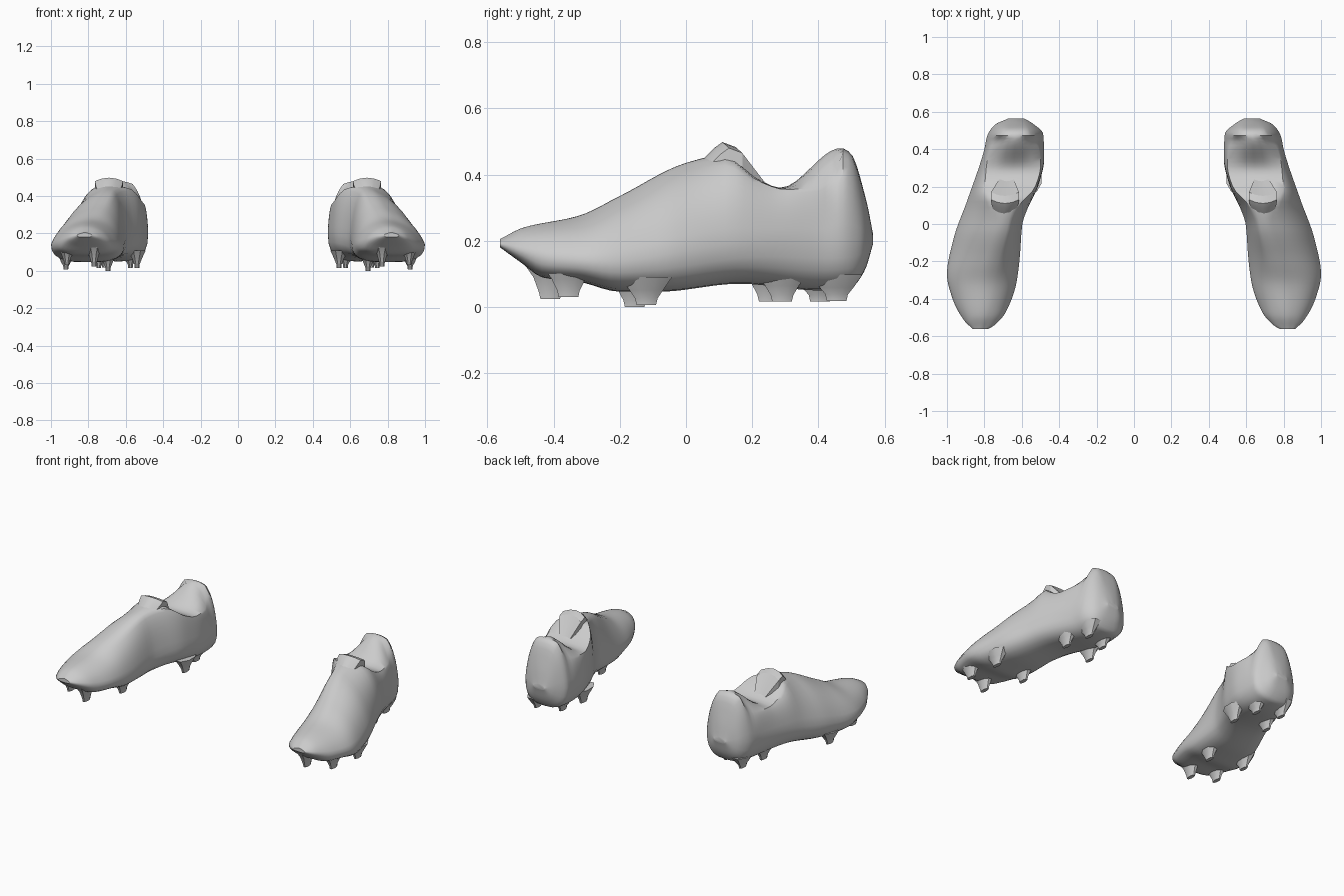
import bpy, bmesh, math

if "Cube" in bpy.data.objects:
    bpy.data.objects.remove(bpy.data.objects["Cube"])

# Profile curves of one boot along its length: (y, value)
OUTER = [(-.562, .86), (-.52, .905), (-.4, .97), (-.27, 1.0), (-.08, .965), (.13, .89),
         (.4, .80), (.47, .785), (.53, .745), (.565, .67)]
INNER = [(-.562, .78), (-.54, .745), (-.47, .685), (-.32, .63), (-.19, .612), (0, .597),
         (.08, .57), (.21, .51), (.35, .48), (.48, .485), (.54, .545), (.565, .59)]
SOLE = [(-.562, .18), (-.5, .135), (-.43, .088), (-.32, .075), (-.2, .046), (-.08, .046),
        (.16, .07), (.4, .05), (.5, .06), (.54, .11), (.565, .19)]
WIDEST = [(-.562, .19), (-.4, .15), (-.2, .14), (0, .17), (.3, .21), (.565, .205)]
TOP = [(-.562, .205), (-.49, .24), (-.325, .275), (-.2, .335), (0, .435), (.12, .46),
       (.22, .385), (.285, .36), (.468, .48), (.497, .465), (.545, .32), (.565, .22)]
RIM = [(-.562, .2), (-.49, .236), (-.325, .267), (-.2, .325), (0, .425), (.12, .445),
       (.22, .38), (.3, .355), (.4, .36), (.447, .4), (.475, .465), (.497, .455),
       (.545, .31), (.565, .215)]
APEX_X = [(-.562, .82), (-.3, .785), (0, .70), (.1, .685), (.3, .645), (.565, .63)]
RIM_W = [(-.562, .02), (-.3, .05), (0, .04), (.08, .06), (.2, .135), (.3, .145),
         (.4, .13), (.475, .07), (.53, .05), (.565, .015)]


def sample(curve, y):
    """Smooth interpolation that never overshoots."""
    y = min(max(y, curve[0][0]), curve[-1][0])
    d = [(b[1] - a[1]) / (b[0] - a[0]) for a, b in zip(curve, curve[1:])]
    m = [d[0]]
    for a, b in zip(d, d[1:]):
        m.append(2 * a * b / (a + b) if a * b > 0 else 0)
    m.append(d[-1])
    i = 0
    while i < len(d) - 1 and y > curve[i + 1][0]:
        i += 1
    (y0, v0), (y1, v1) = curve[i], curve[i + 1]
    h = y1 - y0
    t = (y - y0) / h
    return (v0 * (2 * t**3 - 3 * t**2 + 1) + m[i] * h * (t**3 - 2 * t**2 + t)
            + v1 * (3 * t**2 - 2 * t**3) + m[i + 1] * h * (t**3 - t**2))


def section(y):
    """Closed ring: sole, side wall up to the collar rim, across, and down."""
    xo, xi, zb, zw, zt, zr, xa, w = (sample(c, y) for c in
                                     (OUTER, INNER, SOLE, WIDEST, TOP, RIM, APEX_X, RIM_W))
    xc, hw = (xo + xi) / 2, (xo - xi) / 2

    def half(xs, s):
        pts = []
        for k in range(7):                      # rounded sole edge
            a = math.pi / 2 * (1 - k / 6)
            pts.append((xc + s * hw * math.cos(a) ** .7, y,
                        zw - (zw - zb) * math.sin(a) ** .7))
        xr = xa + s * w
        cx, cz = xr + (xs - xr) * .75, zw + (zr - zw) * .75
        for k in range(1, 9):                   # side wall
            t = k / 8
            pts.append(((1 - t)**2 * xs + 2 * t * (1 - t) * cx + t * t * xr, y,
                        (1 - t)**2 * zw + 2 * t * (1 - t) * cz + t * t * zr))
        for k in range(1, 4):                   # top
            t = k / 3
            pts.append((xr + (xa - xr) * t, y, zr + (zt - zr) * t * (2 - t)))
        return pts

    right, left = half(xo, 1), half(xi, -1)
    return right + left[-2:0:-1]


def finish(name, bm, angle):
    bmesh.ops.recalc_face_normals(bm, faces=bm.faces)
    mesh = bpy.data.meshes.new(name)
    bm.to_mesh(mesh)
    bm.free()
    ob = bpy.data.objects.new(name, mesh)
    bpy.context.collection.objects.link(ob)
    bpy.ops.object.select_all(action='DESELECT')
    ob.select_set(True)
    bpy.context.view_layer.objects.active = ob
    bpy.ops.object.shade_smooth_by_angle(angle=math.radians(angle))
    ob.modifiers.new("other_boot", 'MIRROR').use_mirror_merge = False
    return ob


def loft(name, rings, angle):
    bm = bmesh.new()
    rows = [[bm.verts.new(p) for p in r] for r in rings]
    n = len(rows[0])
    for a, b in zip(rows, rows[1:]):
        for i in range(n):
            j = (i + 1) % n
            bm.faces.new((a[i], a[j], b[j], b[i]))
    bm.faces.new(rows[0])
    bm.faces.new(rows[-1])
    return finish(name, bm, angle)


# Boot body
N = 60
loft("boot_body", [section(.0015 - .5635 * math.cos(math.pi * i / N)) for i in range(N + 1)], 40)

# Tongue: curved flap standing above the collar, sloping back into the opening
tongue = []
for y, z, w, x in ((.03, .425, .05, .695), (.085, .48, .072, .69), (.11, .498, .075, .69),
                   (.15, .483, .075, .69), (.235, .372, .03, .68)):
    top = [(x + w * t, y + .02 * t * t, z - .018 * t * t) for t in (-1, -.5, 0, .5, 1)]
    low = [(px, py, z - .06) for px, py, _ in reversed(top)]
    tongue.append(top + low)
loft("tongue", tongue, 30)

# Studs: tapered blades, (x, y, tip height)
for i, (x, y, z) in enumerate(((.77, -.41, .024), (.915, -.355, .03), (.695, -.155, 0),
                               (.92, -.12, .006), (.54, .25, .016), (.745, .29, .016),
                               (.575, .405, .016), (.715, .455, .018))):
    base = sample(SOLE, y)
    rings = []
    for h, sx, sy in ((base + .045, .05, .085), (base + .005, .03, .055),
                      (z + .02, .016, .037), (z, .013, .032)):
        rings.append([(x + sx * math.cos(a), y + sy * math.sin(a), h)
                      for a in (math.pi * (k + .5) / 4 for k in range(8))])
    loft(f"stud_{i + 1}", rings, 35)
